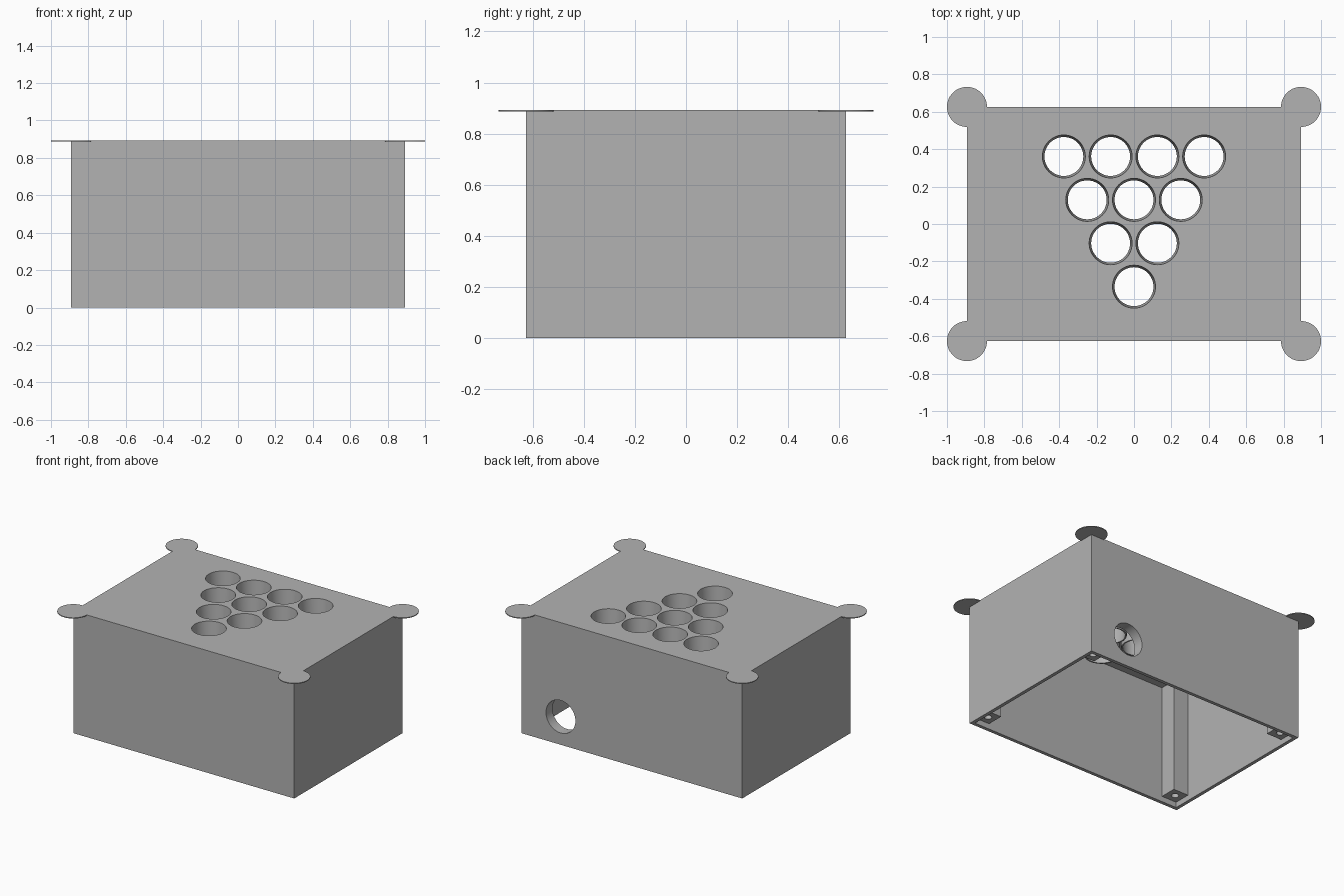
import bpy
import bmesh
import math
from mathutils import Matrix, Vector

if "Cube" in bpy.data.objects:
    bpy.data.objects.remove(bpy.data.objects["Cube"], do_unlink=True)

HX, HY, H = 0.893, 0.626, 0.893      # half width, half depth, height
WALL, POST, RECESS = 0.025, 0.122, 0.04
CUP_TOP, CUP_LOW, CUP_DEPTH, CUP_WALL = 0.115, 0.104, 0.17, 0.01
PORT = Vector((0.575, HY, 0.205))    # round opening in the back wall
PORT_R, PORT_DEPTH = 0.119, 0.075

grey = bpy.data.materials.new("plain grey")
grey.use_nodes = True
colour = (0.45, 0.45, 0.45, 1)
grey.diffuse_color = colour
grey.node_tree.nodes["Principled BSDF"].inputs["Base Color"].default_value = colour


def finish(name, bm):
    bmesh.ops.recalc_face_normals(bm, faces=bm.faces)
    mesh = bpy.data.meshes.new(name)
    bm.to_mesh(mesh)
    bm.free()
    mesh.materials.append(grey)
    obj = bpy.data.objects.new(name, mesh)
    bpy.context.collection.objects.link(obj)
    return obj


def add_box(bm, low, high):
    low, high = Vector(low), Vector(high)
    place = Matrix.Translation((low + high) / 2) @ Matrix.Diagonal((high - low).to_4d())
    bmesh.ops.create_cube(bm, size=1, matrix=place)


def add_cone(bm, centre, r_low, r_high, depth, turn=Matrix()):
    bmesh.ops.create_cone(bm, cap_ends=True, segments=48, radius1=r_low, radius2=r_high,
                          depth=depth, matrix=Matrix.Translation(centre) @ turn)


def cut(obj, cutter):
    """Subtract the cutter and remove it."""
    mod = obj.modifiers.new("cut", 'BOOLEAN')
    mod.operation, mod.solver, mod.object = 'DIFFERENCE', 'EXACT', cutter
    deps = bpy.context.evaluated_depsgraph_get()
    mesh = bpy.data.meshes.new_from_object(obj.evaluated_get(deps))
    obj.modifiers.clear()
    obj.data = mesh
    bpy.data.objects.remove(cutter, do_unlink=True)


def smooth(obj):
    bpy.ops.object.select_all(action='DESELECT')
    obj.select_set(True)
    bpy.context.view_layer.objects.active = obj
    bpy.ops.object.shade_smooth_by_angle(angle=math.radians(30))


def lathe(name, profile, place):
    """Closed ring made by spinning (radius, height) points."""
    bm = bmesh.new()
    verts = [bm.verts.new((r, 0, z)) for r, z in profile]
    edges = [bm.edges.new((a, b)) for a, b in zip(verts, verts[1:] + verts[:1])]
    bmesh.ops.spin(bm, geom=verts + edges, axis=(0, 0, 1), cent=(0, 0, 0),
                   angle=math.tau, steps=48)
    bmesh.ops.remove_doubles(bm, verts=bm.verts, dist=0.0001)
    bm.transform(place)
    obj = finish(name, bm)
    smooth(obj)
    return obj


# Triangle of ten cup positions
cups = [((i - (n - 1) / 2) * 0.25, -0.335 + (n - 1) * 0.232)
        for n in range(1, 5) for i in range(n)]

# Case: open underneath, hollowed out
bm = bmesh.new()
add_box(bm, (-HX, -HY, 0), (HX, HY, H))
case = finish("case", bm)
bm = bmesh.new()
add_box(bm, (WALL - HX, WALL - HY, -0.1), (HX - WALL, HY - WALL, H - WALL))
cut(case, finish("hollow_cutter", bm))

# Cup holes in the top and cable port in the back
slope = (CUP_TOP - CUP_LOW) / CUP_DEPTH
bm = bmesh.new()
for x, y in cups:
    add_cone(bm, (x, y, H), CUP_TOP - slope * 0.05, CUP_TOP + slope * 0.05, 0.1)
add_cone(bm, PORT, PORT_R, PORT_R, 0.1, Matrix.Rotation(math.pi / 2, 4, 'X'))
cut(case, finish("hole_cutter", bm))
smooth(case)

# Tapered cup sleeves below the top
start = CUP_TOP - slope * WALL
sleeve = [(start, -WALL), (start + CUP_WALL, -WALL),
          (CUP_LOW + CUP_WALL, -CUP_DEPTH), (CUP_LOW, -CUP_DEPTH)]
for i, (x, y) in enumerate(cups):
    lathe(f"cup_sleeve_{i + 1}", sleeve, Matrix.Translation((x, y, H)))

# Collar inside the cable port
collar = [(PORT_R, WALL), (PORT_R + CUP_WALL, WALL),
          (PORT_R + CUP_WALL, PORT_DEPTH), (PORT_R, PORT_DEPTH)]
lathe("port_collar", collar,
      Matrix.Translation(PORT) @ Matrix.Rotation(math.pi / 2, 4, 'X'))

# Corner screw posts and thin round corner ears
for sx, side in ((1, "left"), (-1, "right")):
    for sy, end in ((1, "back"), (-1, "front")):
        cx = sx * (HX - WALL - POST / 2)
        cy = sy * (HY - WALL - POST / 2)
        bm = bmesh.new()
        add_box(bm, (cx - POST / 2, cy - POST / 2, RECESS),
                (cx + POST / 2, cy + POST / 2, H - WALL))
        post = finish(f"{end}_{side}_post", bm)
        bm = bmesh.new()
        add_cone(bm, (cx, cy, RECESS), 0.025, 0.025, 0.4)
        cut(post, finish("screw_cutter", bm))
        smooth(post)

        # Three-quarter disc outside the corner, flush with the top
        bm = bmesh.new()
        add_cone(bm, (sx * HX, sy * HY, H - 0.003), 0.107, 0.107, 0.006)
        ear = finish(f"{end}_{side}_ear", bm)
        bm = bmesh.new()
        add_box(bm, (min(0, sx * HX), min(0, sy * HY), H - 0.1),
                (max(0, sx * HX), max(0, sy * HY), H + 0.1))
        cut(ear, finish("ear_cutter", bm))
        smooth(ear)
